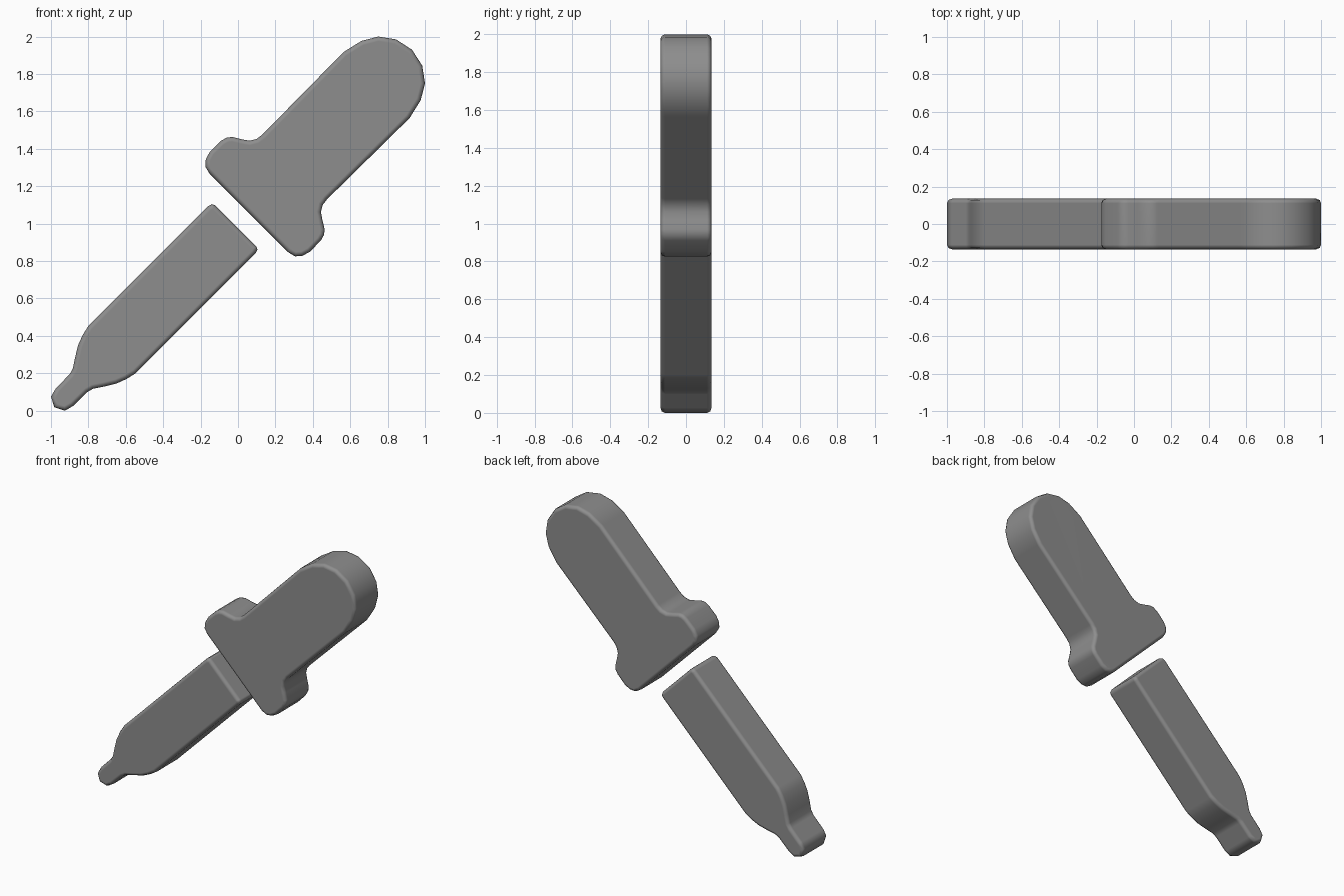
import bpy, bmesh

if "Cube" in bpy.data.objects:
    bpy.data.objects.remove(bpy.data.objects["Cube"])

HALF_DEPTH = 0.135
BEVEL = 0.024

# Dark grey plastic
grey = bpy.data.materials.new("dark_grey")
grey.diffuse_color = (0.27, 0.27, 0.27, 1)
grey.use_nodes = True
grey.node_tree.nodes["Principled BSDF"].inputs["Base Color"].default_value = grey.diffuse_color


def mirror(p):
    # Reflect across the diagonal axis z = x + 1
    return (p[1] - 1, p[0] + 1)


def slab(name, half):
    # Close a half outline by mirroring, extrude it in y and round the rims
    other = [mirror(p) for p in reversed(half) if abs(p[1] - p[0] - 1) > 0.004]
    bm = bmesh.new()
    verts = [bm.verts.new((x, -HALF_DEPTH, z)) for x, z in half + other]
    face = bm.faces.new(verts)
    ext = bmesh.ops.extrude_face_region(bm, geom=[face], use_keep_orig=True)
    moved = [g for g in ext["geom"] if isinstance(g, bmesh.types.BMVert)]
    bmesh.ops.translate(bm, verts=moved, vec=(0, 2 * HALF_DEPTH, 0))
    bmesh.ops.recalc_face_normals(bm, faces=bm.faces)
    rims = [e for e in bm.edges
            if abs(e.verts[0].co.y - e.verts[1].co.y) < 1e-5]
    bmesh.ops.bevel(bm, geom=rims, offset=BEVEL, segments=2, profile=0.5,
                    affect='EDGES', clamp_overlap=True)
    bmesh.ops.recalc_face_normals(bm, faces=bm.faces)
    me = bpy.data.meshes.new(name)
    bm.to_mesh(me)
    bm.free()
    me.materials.append(grey)
    ob = bpy.data.objects.new(name, me)
    bpy.context.collection.objects.link(ob)
    me.shade_smooth()
    # Keep the large front and back faces looking flat
    wn = ob.modifiers.new("flat_faces", 'WEIGHTED_NORMAL')
    wn.weight = 100
    return ob


# Squeeze bulb with flared collar
slab("bulb", [
    (0.93, 1.93), (0.845, 1.985), (0.75, 2.0), (0.66, 1.977), (0.565, 1.918),
    (0.13, 1.476), (0.10, 1.453), (0.062, 1.443), (0.02, 1.451),
    (-0.03, 1.463), (-0.06, 1.46), (-0.09, 1.443), (-0.15, 1.385),
    (-0.172, 1.345), (-0.175, 1.305), (-0.152, 1.267),
])

# Glass tube with tapered tip
slab("tube", [
    (-0.982, 0.018), (-1.0, 0.075), (-0.975, 0.118), (-0.90, 0.195),
    (-0.883, 0.225), (-0.872, 0.28), (-0.855, 0.35), (-0.83, 0.405),
    (-0.80, 0.453), (-0.16, 1.093), (-0.14, 1.104), (-0.122, 1.098),
])
